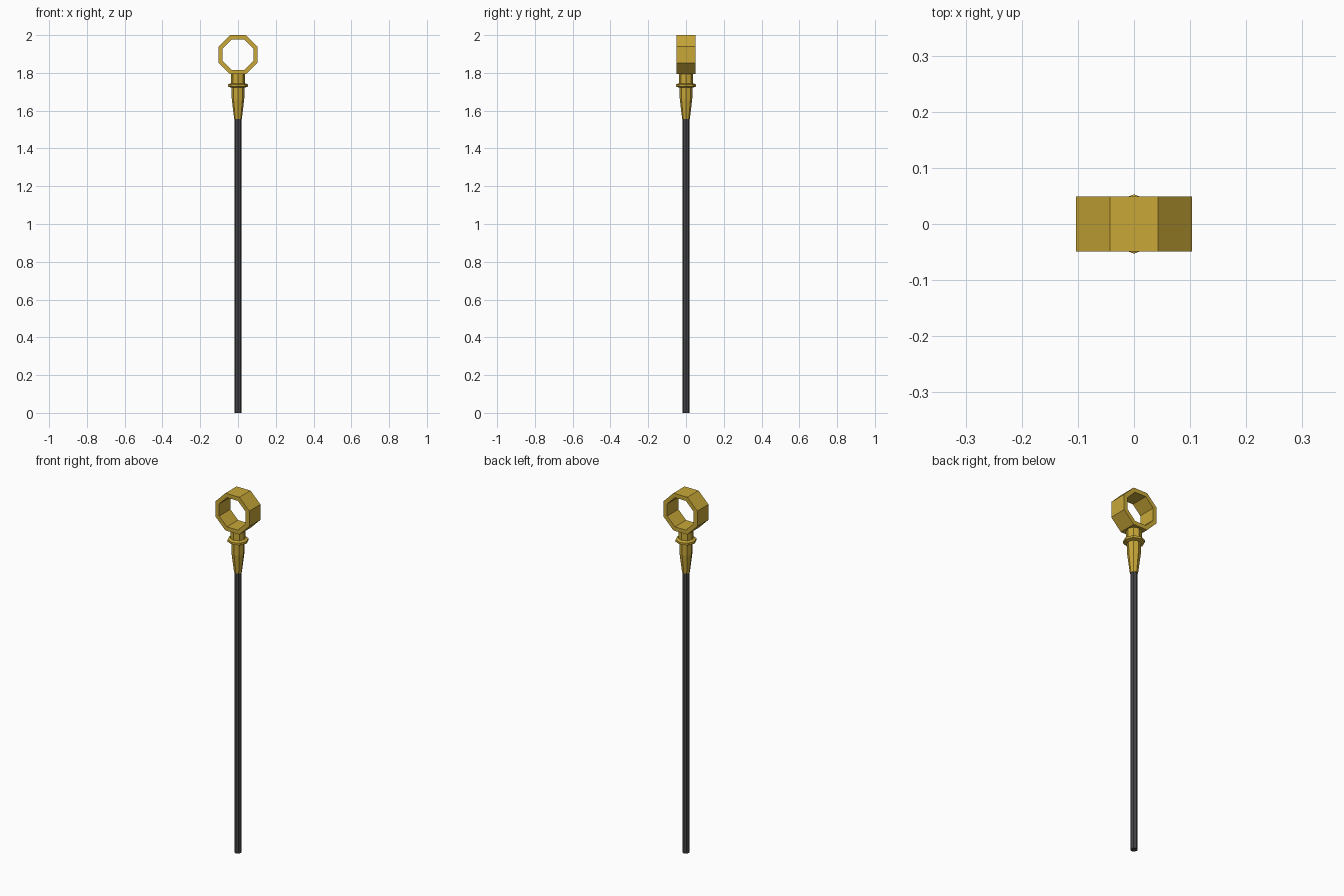
import bpy, bmesh, math

if "Cube" in bpy.data.objects:
    bpy.data.objects.remove(bpy.data.objects["Cube"])


def material(name, rgb):
    m = bpy.data.materials.new(name)
    m.diffuse_color = (*rgb, 1)
    m.use_nodes = True
    m.node_tree.nodes["Principled BSDF"].inputs["Base Color"].default_value = m.diffuse_color
    return m


brass = material("brass", (0.58, 0.39, 0.04))
iron = material("dark iron", (0.06, 0.06, 0.065))


def finish(name, bm, mat):
    bmesh.ops.recalc_face_normals(bm, faces=bm.faces[:])
    me = bpy.data.meshes.new(name)
    bm.to_mesh(me)
    bm.free()
    me.materials.append(mat)
    ob = bpy.data.objects.new(name, me)
    bpy.context.collection.objects.link(ob)
    return ob


def turned(name, profile, mat, sides=8):
    """Closed turned solid from (radius, z) pairs, listed bottom to top."""
    bm = bmesh.new()
    loops = []
    for r, z in profile:
        loops.append([bm.verts.new((r * math.cos(i * math.tau / sides),
                                    r * math.sin(i * math.tau / sides), z))
                      for i in range(sides)])
    for a, b in zip(loops, loops[1:]):
        for i in range(sides):
            j = (i + 1) % sides
            bm.faces.new((a[i], a[j], b[j], b[i]))
    bm.faces.new(loops[0])
    bm.faces.new(loops[-1])
    return finish(name, bm, mat)


def ring(name, outer, inner, depth, zc, mat, sides=8):
    """Flat-sided ring with its hole along y; outer and inner are apothems."""
    bm = bmesh.new()
    k = 1 / math.cos(math.pi / sides)
    loops = []
    for r, y in ((outer, -depth), (outer, depth), (inner, depth), (inner, -depth)):
        loops.append([bm.verts.new((r * k * math.cos((i + .5) * math.tau / sides), y,
                                    zc + r * k * math.sin((i + .5) * math.tau / sides)))
                      for i in range(sides)])
    for n in range(4):
        a, b = loops[n], loops[(n + 1) % 4]
        for i in range(sides):
            j = (i + 1) % sides
            bm.faces.new((a[i], a[j], b[j], b[i]))
    return finish(name, bm, mat)


# Long dark rod
turned("rod", [(0.018, 0), (0.018, 1.57)], iron)

# Tapered socket, thin collar and neck
turned("socket", [(0.02, 1.555), (0.033, 1.66), (0.034, 1.722), (0.053, 1.727),
                  (0.053, 1.739), (0.038, 1.745), (0.038, 1.802)], brass)

# Octagonal eye at the top
ring("eye_ring", 0.1035, 0.081, 0.049, 1.8965, brass)
